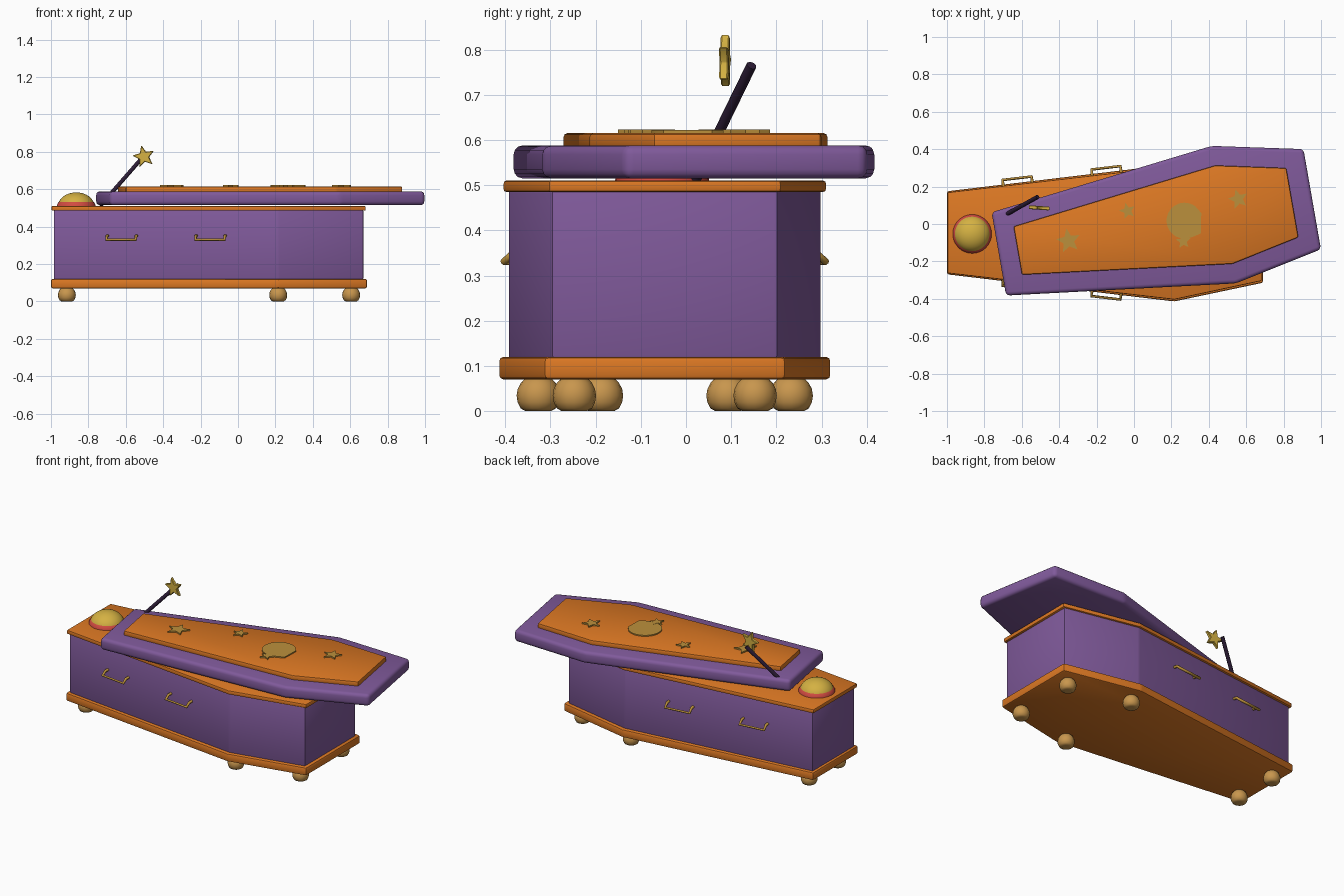
import bpy, bmesh, math
from mathutils import Vector, Matrix

if "Cube" in bpy.data.objects:
    bpy.data.objects.remove(bpy.data.objects["Cube"])


def mat(name, r, g, b):
    m = bpy.data.materials.new(name)
    m.diffuse_color = (r, g, b, 1)
    m.use_nodes = True
    m.node_tree.nodes["Principled BSDF"].inputs["Base Color"].default_value = m.diffuse_color
    return m


PURPLE = mat("purple", .216, .102, .328)
ORANGE = mat("orange", .716, .188, .017)
GOLD = mat("gold", .66, .44, .055)
BRASS = mat("brass", .50, .28, .045)
WOOD = mat("tan wood", .578, .305, .075)
RED = mat("red", .64, .07, .053)
DARK = mat("dark plum", .026, .012, .038)
CY = -.047  # centre line of the box


def finish(name, bm, material, matrix=None, angle=35):
    bmesh.ops.recalc_face_normals(bm, faces=bm.faces)
    if matrix:
        bm.transform(matrix)
    me = bpy.data.meshes.new(name)
    bm.to_mesh(me)
    bm.free()
    me.materials.append(material)
    ob = bpy.data.objects.new(name, me)
    bpy.context.collection.objects.link(ob)
    bpy.ops.object.select_all(action='DESELECT')
    ob.select_set(True)
    bpy.context.view_layer.objects.active = ob
    bpy.ops.object.shade_smooth_by_angle(angle=math.radians(angle))
    return ob


def prism(name, pts, z0, z1, material, bevel=0, matrix=None, segs=2):
    bm = bmesh.new()
    face = bm.faces.new([bm.verts.new((x, y, z0)) for x, y in pts])
    ext = bmesh.ops.extrude_face_region(bm, geom=[face])
    bmesh.ops.translate(bm, vec=(0, 0, z1 - z0),
                        verts=[v for v in ext['geom'] if isinstance(v, bmesh.types.BMVert)])
    if bevel:
        bmesh.ops.bevel(bm, geom=bm.edges[:], offset=bevel, segments=segs,
                        profile=.5, affect='EDGES')
    return finish(name, bm, material, matrix)


def coffin(x0, xw, x1, h0, hw, h1):
    half = [(x0, -h0), (xw, -hw), (x1, -h1)]
    return half + [(x, -y) for x, y in reversed(half)]


def star(r, rot, inner=.45, cx=0, cy=0):
    return [(cx + (r if i % 2 == 0 else r * inner) * math.cos(rot + i * math.pi / 5),
             cy + (r if i % 2 == 0 else r * inner) * math.sin(rot + i * math.pi / 5))
            for i in range(10)]


def tube(name, pts, r, material, sides=10):
    cu = bpy.data.curves.new(name, 'CURVE')
    cu.dimensions = '3D'
    cu.bevel_depth = r
    cu.bevel_resolution = 2
    cu.use_fill_caps = True
    sp = cu.splines.new('POLY')
    sp.points.add(len(pts) - 1)
    for p, q in zip(sp.points, pts):
        p.co = (*q, 1)
    cu.materials.append(material)
    ob = bpy.data.objects.new(name, cu)
    bpy.context.collection.objects.link(ob)
    return ob


# Box: base moulding, body, top rim
box = Matrix.Translation((0, CY, 0))
prism("base_moulding", coffin(-1, .215, .69, .222, .367, .267), .07, .12, ORANGE, .01, box)
prism("box_body", coffin(-.985, .215, .67, .205, .346, .25), .115, .49, PURPLE, .008, box)
prism("box_rim", coffin(-.997, .215, .683, .216, .357, .257), .485, .51, ORANGE, .006, box)

# Lid, skewed across the box, with raised panel
lid = Matrix.Translation((.48, .05, 0)) @ Matrix.Rotation(math.radians(9.9), 4, 'Z')
prism("lid", coffin(-1.221, 0, .48, .226, .373, .272), .515, .588, PURPLE, .02, lid, 3)
prism("lid_panel", coffin(-1.118, 0, .372, .131, .267, .188), .58, .615, ORANGE, .008, lid)

# Lid ornaments: stars and moon
for i, (x, y, r, rot) in enumerate([(-.35, -.09, .067, 100), (-.035, .07, .045, 105),
                                    (.264, -.092, .042, 95), (.557, .133, .055, 105)]):
    prism(f"lid_star_{i + 1}", star(r, math.radians(rot), .45, x, y), .613, .623, BRASS)
arc = [math.radians(52 + i * 238 / 24) for i in range(25)]
moon = [(.27 + .096 * math.cos(a), .018 + .096 * math.sin(a)) for a in arc]
prism("lid_moon", moon + [(.325, -.065), (.357, -.05), (.36, .058)], .613, .622, BRASS)

# Ball feet with flat soles
for x, h in ((-.915, .14), (.215, .28), (.605, .2)):
    for s in (-1, 1):
        bm = bmesh.new()
        bmesh.ops.create_uvsphere(bm, u_segments=16, v_segments=10, radius=.048)
        bm.transform(Matrix.Translation((x, CY + s * h, .034)))
        for v in bm.verts:
            v.co.z = max(v.co.z, 0)
        finish("ball_foot", bm, WOOD, None, 40)

# Drop handles along both slanted sides
for x in (-.62, -.145):
    for s in (-1, 1):
        slope = .141 / 1.2
        d = Vector((1, s * slope, 0)).normalized()
        n = Vector((-s * slope, s, 0)).normalized() * s * s
        n = Vector((-slope, s, 0)).normalized()
        c = Vector((x, CY + s * (.205 + (x + .985) * slope), 0))
        pts = []
        for u, out, z in ((-.078, -.01, .352), (-.078, .022, .35), (-.078, .044, .33),
                          (.078, .044, .33), (.078, .022, .35), (.078, -.01, .352)):
            pts.append(c + d * u + n * out + Vector((0, 0, z)))
        tube("drop_handle", pts, .008, BRASS)

# Domed button on the box top with red collar
def dome(name, r, h, z, material):
    bm = bmesh.new()
    bmesh.ops.create_uvsphere(bm, u_segments=32, v_segments=16, radius=1)
    bmesh.ops.bisect_plane(bm, geom=bm.verts[:] + bm.edges[:] + bm.faces[:],
                           plane_co=(0, 0, 0), plane_no=(0, 0, -1), clear_outer=True)
    bmesh.ops.holes_fill(bm, edges=[e for e in bm.edges if e.is_boundary])
    finish(name, bm, material,
           Matrix.Translation((-.865, -.053, z)) @ Matrix.Diagonal((r, r, h, 1)), 40)


dome("red_collar", .105, .058, .505, RED)
dome("gold_dome", .098, .075, .508, GOLD)

# Wand tucked under the lid corner, with star
tube("wand", [(-.735, .022, .513), (-.515, .145, .765)], .0115, DARK)
stand = Matrix.Translation((-.503, .086, .774)) @ Matrix.Rotation(math.radians(-4), 4, 'Z') \
    @ Matrix.Rotation(math.radians(90), 4, 'X')
prism("wand_star", star(.062, math.radians(103)), -.01, .01, GOLD, .003, stand, 1)
